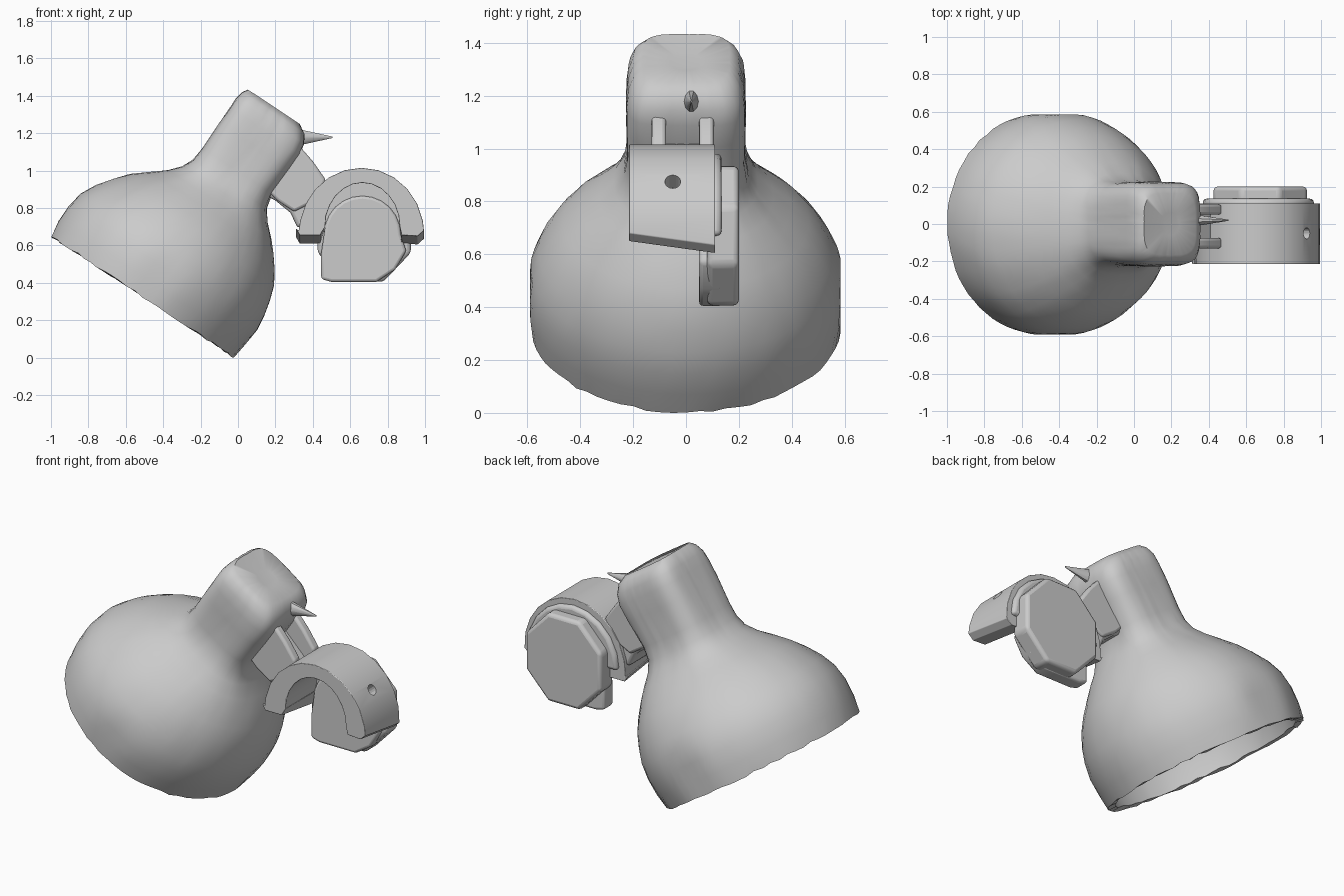
import bpy, bmesh, random
from math import cos, sin, pi, radians
from mathutils import Vector

random.seed(4)
cube = bpy.data.objects.get("Cube")
if cube:
    bpy.data.objects.remove(cube)

grey = bpy.data.materials.new("plain grey")
grey.use_nodes = True
grey.diffuse_color = (0.6, 0.6, 0.6, 1)
bsdf = grey.node_tree.nodes["Principled BSDF"]
bsdf.inputs["Base Color"].default_value = (0.6, 0.6, 0.6, 1)
bsdf.inputs["Roughness"].default_value = 0.6


def finish(bm, name, bevel=0.0, angle=40):
    bmesh.ops.recalc_face_normals(bm, faces=bm.faces[:])
    mesh = bpy.data.meshes.new(name)
    bm.to_mesh(mesh)
    bm.free()
    obj = bpy.data.objects.new(name, mesh)
    bpy.context.collection.objects.link(obj)
    mesh.materials.append(grey)
    bpy.ops.object.select_all(action='DESELECT')
    obj.select_set(True)
    bpy.context.view_layer.objects.active = obj
    bpy.ops.object.shade_smooth_by_angle(angle=radians(angle))
    if bevel:
        mod = obj.modifiers.new("soft edges", 'BEVEL')
        mod.width, mod.segments, mod.limit_method = bevel, 3, 'ANGLE'
        mod.angle_limit = radians(35)
    return obj


def slab(name, outline, y0, y1, bevel=0.02):
    """Extrude an x-z outline between two depths."""
    bm = bmesh.new()
    face = bm.faces.new([bm.verts.new((x, y0, z)) for x, z in outline])
    new = bmesh.ops.extrude_face_region(bm, geom=[face])["geom"]
    bmesh.ops.translate(bm, vec=(0, y1 - y0, 0),
                        verts=[v for v in new if isinstance(v, bmesh.types.BMVert)])
    return finish(bm, name, bevel)


def arc(cx, cz, rx, rz, a0, a1, n):
    steps = [radians(a0 + (a1 - a0) * i / n) for i in range(n + 1)]
    return [(cx + rx * cos(a), cz + rz * sin(a)) for a in steps]


# Hollow tilted shade that flows into a squarish neck
axis = Vector((0.553, 0, 0.833))
side = Vector((0.833, 0, -0.553))
base = Vector((-0.51, 0, 0.325))
SEG = 72
# distance along axis, radius, sideways shift, squareness exponent
outer = [(0, .585, 0, 2), (.09, .598, 0, 2), (.19, .602, .005, 2), (.28, .588, .01, 2),
         (.36, .558, .02, 2), (.44, .515, .035, 2), (.51, .465, .045, 2), (.58, .395, .06, 2.1),
         (.64, .33, .07, 2.3), (.70, .272, .065, 2.6), (.76, .236, .055, 3.2),
         (.84, .222, .05, 4), (1.0, .225, .053, 4.5), (1.10, .225, .055, 4.5),
         (1.16, .218, .048, 4.5), (1.205, .2, .038, 4), (1.235, .165, .022, 4),
         (1.225, .06, .03, 2)]
inner = [(t + .005, max(r - .045, .02), s, 2) for t, r, s, _ in outer[:10]]
bm = bmesh.new()
rows = []
for t, r, s, e in list(reversed(inner)) + outer:
    row = []
    for i in range(SEG):
        a = 2 * pi * i / SEG
        c, d = cos(a), sin(a)
        k = r / (abs(c) ** e + abs(d) ** e) ** (1 / e)
        k += random.uniform(-.002, .002)
        wobble = random.uniform(-.006, .006) if t < .01 else 0
        p = base + axis * (t + wobble) + side * (s + k * c)
        p.y = max(-.59, min(.585, k * d))
        p.z = max(p.z, 0)
        row.append(bm.verts.new(p))
    rows.append(row)
for lo, hi in zip(rows, rows[1:]):
    for i in range(SEG):
        j = (i + 1) % SEG
        bm.faces.new((lo[i], lo[j], hi[j], hi[i]))
bm.faces.new(rows[0])
bm.faces.new(rows[-1])
finish(bm, "shade_and_neck", angle=50)

# Arm: a lower web with a taller prong on each side
slab("arm_web", [(.12, .94), (.14, .87), (.2, .84), (.28, .775), (.32, .69), (.42, .74),
                 (.43, .87), (.24, 1.06)], -.11, .09)
for name, y in (("front_prong", -.13), ("back_prong", .05)):
    slab(name, [(.15, .9), (.21, .84), (.3, .78), (.42, .84), (.47, .95), (.40, 1.05),
                (.33, 1.13), (.26, 1.17)], y, y + .055, .015)

# Arched clamp jaw, open underneath, its legs sloping up towards the front
jaw = slab("clamp_jaw", arc(.66, .66, .335, .355, -4, 184, 12)
           + [(.31, .645), (.33, .61), (.44, .61), (.465, .70)]
           + arc(.665, .70, .2, .235, 180, 0, 12) + [(.875, .61), (.96, .605)],
           -.215, .11, .02)
for v in jaw.data.vertices:
    if v.co.y < 0 and v.co.z < .66:
        v.co.z += .045

# Small screw hole on the outer side of the jaw
bpy.ops.mesh.primitive_cylinder_add(vertices=16, radius=.03, depth=.16,
                                    location=(.93, -.05, .88), rotation=(0, radians(50), 0))
cutter = bpy.context.object
cutter.name = "screw_hole_cutter"
cutter.hide_render = True
cutter.hide_set(True)
cutter.display_type = 'WIRE'
hole = jaw.modifiers.new("screw hole", 'BOOLEAN')
hole.object, hole.operation, hole.solver = cutter, 'DIFFERENCE', 'EXACT'

# Eight-sided back plate, a stepped shoulder and a pad with one square corner
slab("back_plate", arc(.675, .67, .27, .285, 22.5, 337.5, 7), .08, .2, .02)
slab("plate_shoulder", arc(.665, .67, .3, .31, 0, 180, 10), .07, .135, .02)
slab("inner_pad", arc(.665, .66, .205, .205, 0, 180, 12)
     + [(.445, .56), (.445, .42), (.5, .405), (.74, .405), (.84, .47), (.9, .57)],
     .05, .14, .015)

# Pointed latch on the neck
bm = bmesh.new()
bmesh.ops.create_cone(bm, cap_ends=True, segments=10, radius1=.05, radius2=.004, depth=.2)
for v in bm.verts:
    x, y, z = v.co
    v.co = (.405 + z, .02 + y * .7, 1.178 + x)
finish(bm, "pointed_latch")
